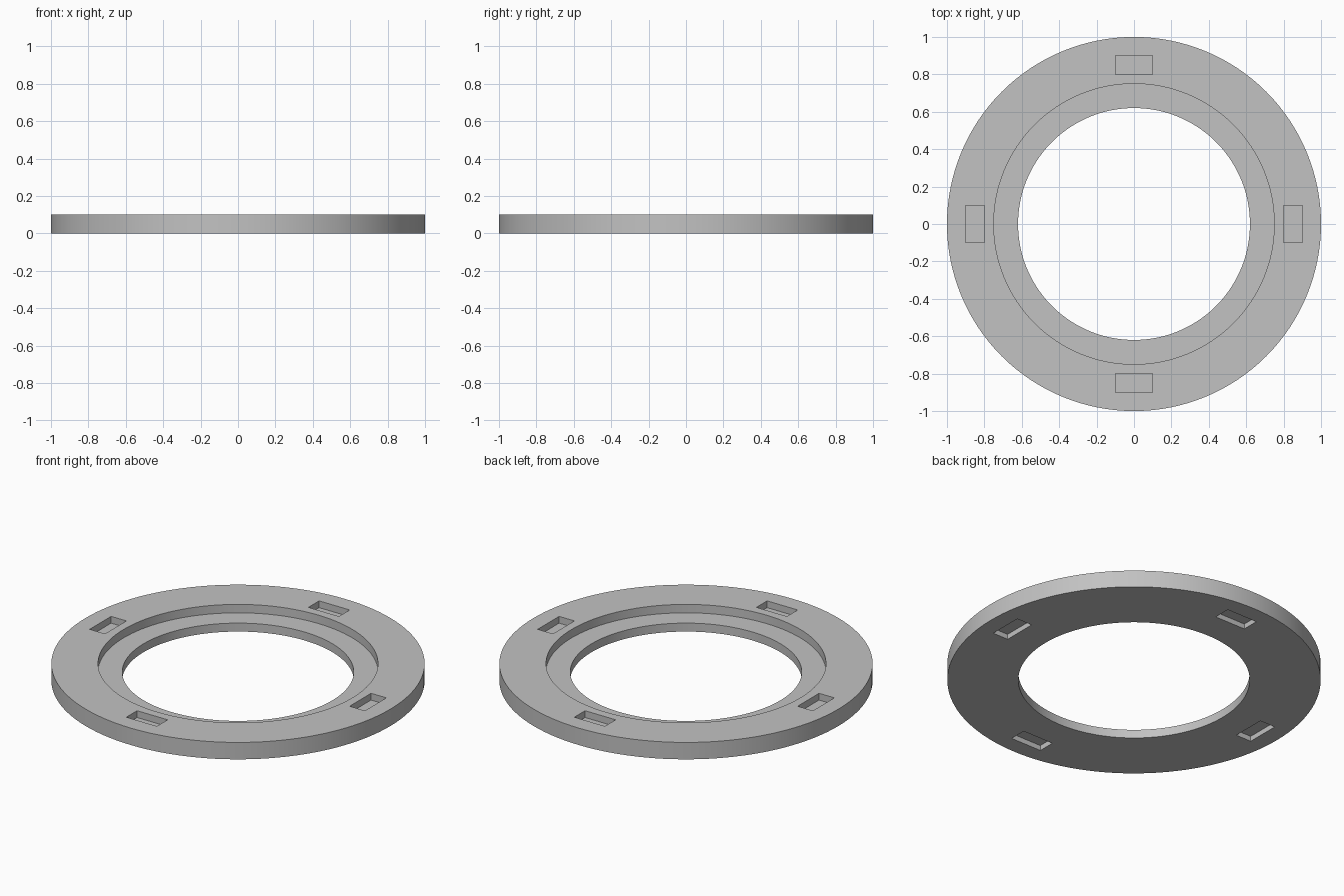
import bpy
import bmesh
import math

cube = bpy.data.objects.get("Cube")
if cube:
    bpy.data.objects.remove(cube, do_unlink=True)

HEIGHT = 0.1
SLOT_LONG, SLOT_WIDE, SLOT_RADIUS = 0.2, 0.1, 0.85
TOP_DEPTH, BOTTOM_DEPTH = 0.04, 0.03

grey = bpy.data.materials.new("plain grey")
grey.use_nodes = True
colour = (0.54, 0.54, 0.54, 1)
grey.diffuse_color = colour
grey.node_tree.nodes["Principled BSDF"].inputs["Base Color"].default_value = colour


def add_object(name, bm):
    mesh = bpy.data.meshes.new(name)
    bm.to_mesh(mesh)
    bm.free()
    mesh.materials.append(grey)
    obj = bpy.data.objects.new(name, mesh)
    bpy.context.collection.objects.link(obj)
    return obj


# Stepped ring, turned from its cross-section
profile = [(0.62, 0), (1, 0), (1, HEIGHT), (0.75, HEIGHT), (0.75, 0.05), (0.62, 0.05)]
bm = bmesh.new()
verts = [bm.verts.new((r, 0, z)) for r, z in profile]
edges = [bm.edges.new((a, b)) for a, b in zip(verts, verts[1:] + verts[:1])]
bmesh.ops.spin(bm, geom=verts + edges, cent=(0, 0, 0), axis=(0, 0, 1),
               angle=math.tau, steps=128)
bmesh.ops.remove_doubles(bm, verts=bm.verts, dist=1e-4)
bmesh.ops.recalc_face_normals(bm, faces=bm.faces)
ring = add_object("stepped_ring", bm)

# Blind pockets in both faces, at each quarter turn
bm = bmesh.new()
for i in range(4):
    across = i % 2 == 1
    angle = i * math.pi / 2
    x, y = SLOT_RADIUS * math.cos(angle), SLOT_RADIUS * math.sin(angle)
    sx, sy = (SLOT_LONG, SLOT_WIDE) if across else (SLOT_WIDE, SLOT_LONG)
    for z, depth in ((HEIGHT, TOP_DEPTH), (0, BOTTOM_DEPTH)):
        box = bmesh.ops.create_cube(bm, size=1)["verts"]
        bmesh.ops.scale(bm, vec=(sx, sy, 2 * depth), verts=box)
        bmesh.ops.translate(bm, vec=(x, y, z), verts=box)
cutter = add_object("pocket_cutter", bm)
cutter.hide_render = True

cut = ring.modifiers.new("pockets", 'BOOLEAN')
cut.operation = 'DIFFERENCE'
cut.solver = 'EXACT'
cut.object = cutter

bpy.ops.object.select_all(action='DESELECT')
ring.select_set(True)
bpy.context.view_layer.objects.active = ring
bpy.ops.object.modifier_apply(modifier=cut.name)
bpy.data.objects.remove(cutter, do_unlink=True)
bpy.ops.object.shade_smooth_by_angle(angle=math.radians(30))
